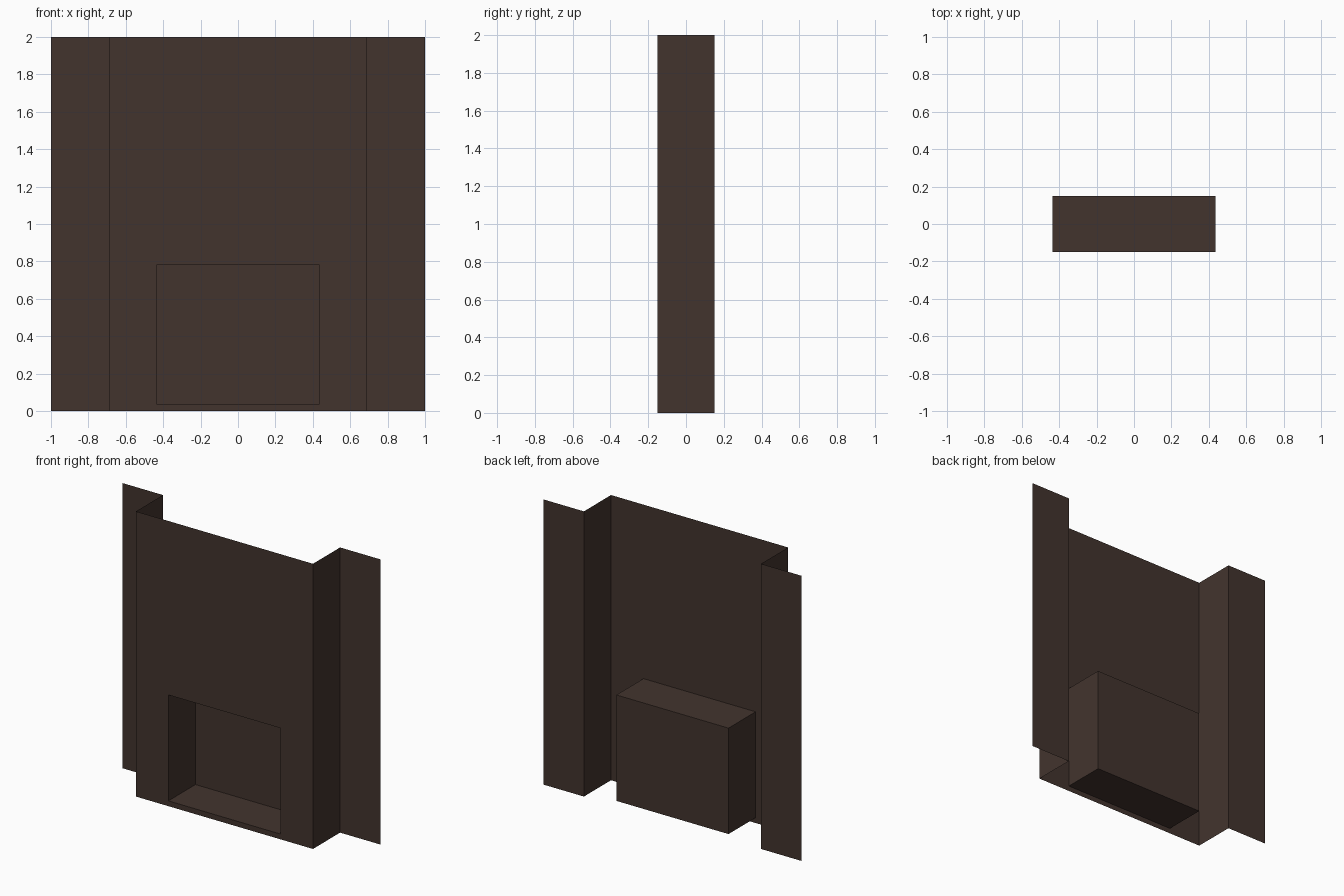
import bpy, bmesh

if "Cube" in bpy.data.objects:
    bpy.data.objects.remove(bpy.data.objects["Cube"])

mat = bpy.data.materials.new("dark brown")
mat.diffuse_color = (0.055, 0.034, 0.027, 1)
mat.use_nodes = True
mat.node_tree.nodes["Principled BSDF"].inputs["Base Color"].default_value = mat.diffuse_color

F, B, H = -0.15, 0.15, 2.0            # front plane, back plane, height
CX, WX = 0.687, 1.0                   # half widths: breast, whole wall
NX, NZ0, NZ1 = 0.435, 0.037, 0.78     # hearth opening


def make(name, quads):
    """Sheet object from a list of corner quads, welded together."""
    bm = bmesh.new()
    for q in quads:
        bm.faces.new([bm.verts.new(p) for p in q])
    bmesh.ops.remove_doubles(bm, verts=bm.verts, dist=1e-5)
    me = bpy.data.meshes.new(name)
    bm.to_mesh(me)
    bm.free()
    me.materials.append(mat)
    ob = bpy.data.objects.new(name, me)
    bpy.context.collection.objects.link(ob)
    return ob


def upright(a, b, z0=0.0, z1=H):
    """Vertical quad above the plan segment a-b."""
    return [(*a, z0), (*b, z0), (*b, z1), (*a, z1)]


def rect(x, y, z0, z1):
    return [(-x, y, z0), (x, y, z0), (x, y, z1), (-x, y, z1)]


# chimney breast front, framing the hearth opening
outer, inner = rect(CX, F, 0, H), rect(NX, F, NZ0, NZ1)
make("breast_front", [[outer[i], outer[(i + 1) % 4], inner[(i + 1) % 4], inner[i]]
                      for i in range(4)])

# side returns and flat wall wings
make("left_wall", [upright((-WX, B), (-CX, B)), upright((-CX, B), (-CX, F))])
make("right_wall", [upright((CX, F), (CX, B)), upright((CX, B), (WX, B))])

# recessed hearth box, open at the front
back = rect(NX, B, NZ0, NZ1)
make("hearth_recess", [back] + [[inner[i], inner[(i + 1) % 4], back[(i + 1) % 4], back[i]]
                                for i in range(4)])
